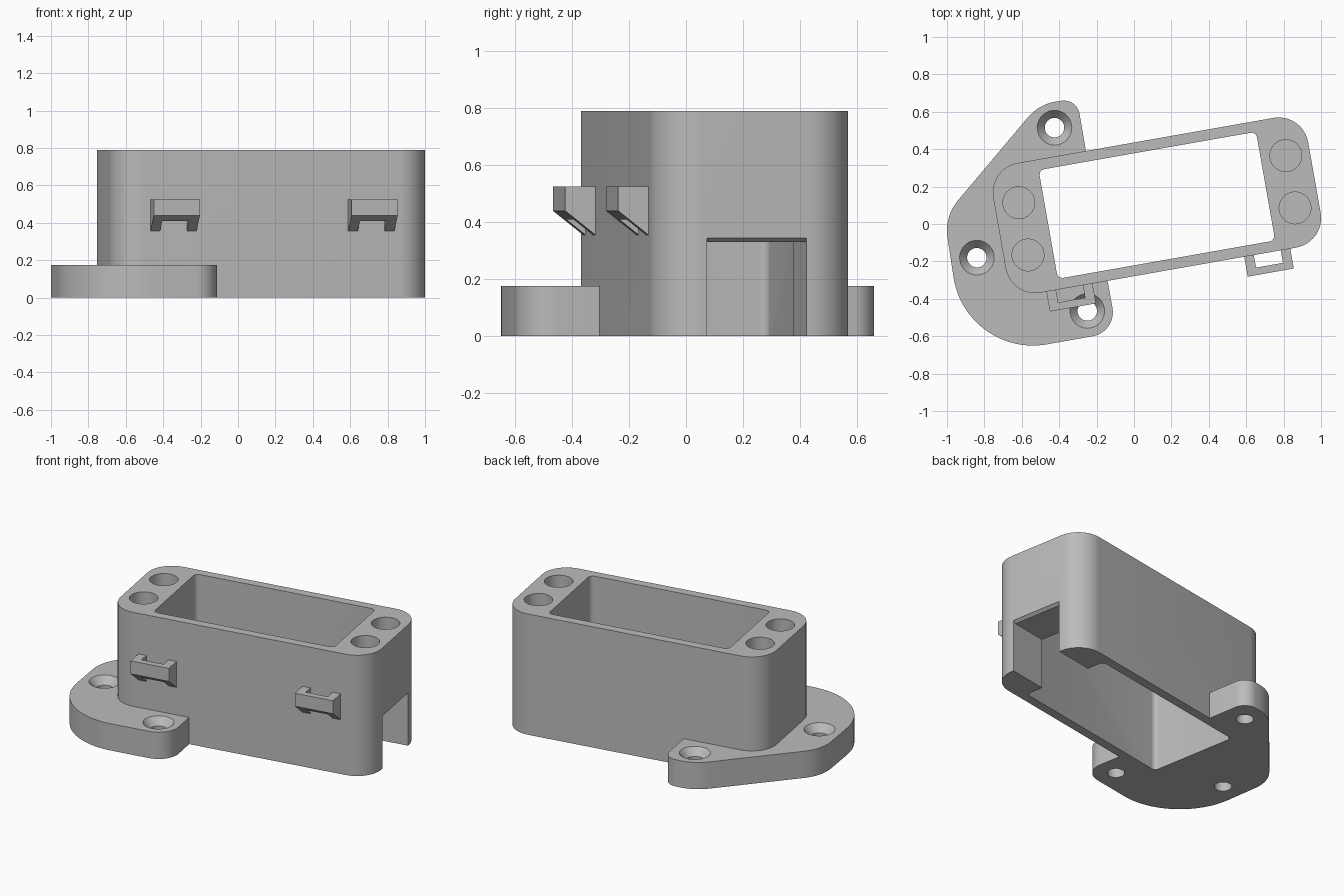
import bpy, bmesh, math
from mathutils import Matrix, Vector

if "Cube" in bpy.data.objects:
    bpy.data.objects.remove(bpy.data.objects["Cube"])

grey = bpy.data.materials.new("plain grey")
grey.use_nodes = True
COLOUR = (0.5, 0.5, 0.5, 1)
grey.diffuse_color = COLOUR
grey.node_tree.nodes["Principled BSDF"].inputs["Base Color"].default_value = COLOUR

# The housing is turned ten degrees about its own centre
TURN = Matrix.Translation((0.1225, 0.1, 0)) @ Matrix.Rotation(math.radians(10), 4, "Z")
HEIGHT, FLANGE_TOP = 0.79, 0.175
HALF_LENGTH, HALF_WIDTH = 0.855, 0.352


def arc(cx, cy, radius, start, end, steps=12):
    angles = [math.radians(start + (end - start) * i / steps) for i in range(steps + 1)]
    return [(cx + radius * math.cos(a), cy + radius * math.sin(a)) for a in angles]


def rounded_rectangle(a, b, radius, steps=12):
    outline = []
    for i, (sx, sy) in enumerate([(1, 1), (-1, 1), (-1, -1), (1, -1)]):
        outline += arc(sx * (a - radius), sy * (b - radius), radius, 90 * i, 90 * i + 90, steps)
    return outline


def prism(name, base, offset, matrix=Matrix()):
    """Extrude a closed loop of 3D points along offset."""
    bm = bmesh.new()
    face = bm.faces.new([bm.verts.new(p) for p in base])
    top = bmesh.ops.extrude_face_region(bm, geom=[face])["geom"]
    bmesh.ops.translate(bm, vec=offset, verts=[g for g in top if isinstance(g, bmesh.types.BMVert)])
    bmesh.ops.recalc_face_normals(bm, faces=bm.faces)
    return finish(name, bm, matrix)


def finish(name, bm, matrix):
    bm.transform(matrix)
    mesh = bpy.data.meshes.new(name)
    bm.to_mesh(mesh)
    bm.free()
    mesh.materials.append(grey)
    obj = bpy.data.objects.new(name, mesh)
    bpy.context.collection.objects.link(obj)
    return obj


def slab(name, outline, low, high, matrix=Matrix()):
    return prism(name, [(x, y, low) for x, y in outline], Vector((0, 0, high - low)), matrix)


def cone(x, y, low, high, r_low, r_high, matrix=Matrix()):
    bm = bmesh.new()
    bmesh.ops.create_cone(bm, cap_ends=True, segments=40, radius1=r_low, radius2=r_high,
                          depth=high - low, matrix=Matrix.Translation((x, y, (low + high) / 2)))
    return finish("cutter", bm, matrix)


def combine(target, tool, operation="DIFFERENCE"):
    mod = target.modifiers.new("boolean", "BOOLEAN")
    mod.operation, mod.object, mod.solver = operation, tool, "EXACT"
    bpy.context.view_layer.objects.active = target
    bpy.ops.object.modifier_apply(modifier=mod.name)
    bpy.data.objects.remove(tool)


def box(name, x, y, z, matrix=TURN):
    outline = [(x[0], y[0]), (x[1], y[0]), (x[1], y[1]), (x[0], y[1])]
    return slab(name, outline, z[0], z[1], matrix)


# Housing shell joined with the mounting flange
housing = slab("housing", rounded_rectangle(HALF_LENGTH, HALF_WIDTH, 0.16), 0, HEIGHT, TURN)
flange_outline = (
    arc(-0.375, 0.575, 0.085, 10, 100)
    + arc(-0.377, 0.408, 0.25, 100, 140)
    + arc(-0.75, -0.035, 0.25, 140, 190)
    + arc(-0.54, -0.22, 0.43, 190, 280, 24)
    + arc(-0.243, -0.472, 0.13, 280, 370)
    + [(-0.16, -0.2), (-0.25, 0.35)]
)
flange = slab("flange", flange_outline, 0, FLANGE_TOP)
combine(housing, flange, "UNION")

# Rectangular opening right through
combine(housing, slab("cutter", rounded_rectangle(0.59, 0.295, 0.03, 6), -0.1, 1, TURN))

# Blind round pockets in the rim
for u in (-0.725, 0.725):
    for v in (-0.142, 0.142):
        combine(housing, cone(u, v, HEIGHT - 0.2, 0.9, 0.085, 0.085, TURN))

# Cable notch in the end wall, with an eased outer top edge
NOTCH, NOTCH_TOP = 0.177, 0.33
combine(housing, box("cutter", (0.5, 1), (-NOTCH, NOTCH), (-0.1, NOTCH_TOP)))
ease = [(0.835, -NOTCH, NOTCH_TOP - 0.01), (0.835, -NOTCH, NOTCH_TOP),
        (0.865, -NOTCH, NOTCH_TOP + 0.022), (0.865, -NOTCH, NOTCH_TOP - 0.01)]
combine(housing, prism("cutter", ease, Vector((0, 2 * NOTCH, 0)), TURN))

# Countersunk screw holes in the flange
for x, y in [(-0.425, 0.515), (-0.84, -0.18), (-0.25, -0.465)]:
    combine(housing, cone(x, y, -0.1, 0.3, 0.052, 0.052))
    combine(housing, cone(x, y, FLANGE_TOP - 0.05, FLANGE_TOP + 0.01, 0.05, 0.101))

# Tie loops on the front wall: sloped underside, open slot behind the bar
FRONT, REACH, HALF_CLIP = -0.34, -0.46, 0.125
for side, u in (("right", -0.537), ("left", 0.537)):
    profile = [(FRONT, 0.525), (REACH, 0.525), (REACH, 0.44), (-0.352, 0.355), (FRONT, 0.355)]
    loop = prism(side + "_tie_loop", [(u - HALF_CLIP, v, z) for v, z in profile],
                 Vector((2 * HALF_CLIP, 0, 0)), TURN)
    combine(loop, box("cutter", (u - 0.073, u + 0.073), (REACH + 0.04, -0.3), (0.2, 0.7)))

# Smooth curved walls, keep edges crisp
bpy.ops.object.select_all(action="DESELECT")
housing.select_set(True)
bpy.context.view_layer.objects.active = housing
bpy.ops.object.shade_smooth_by_angle(angle=math.radians(30))
